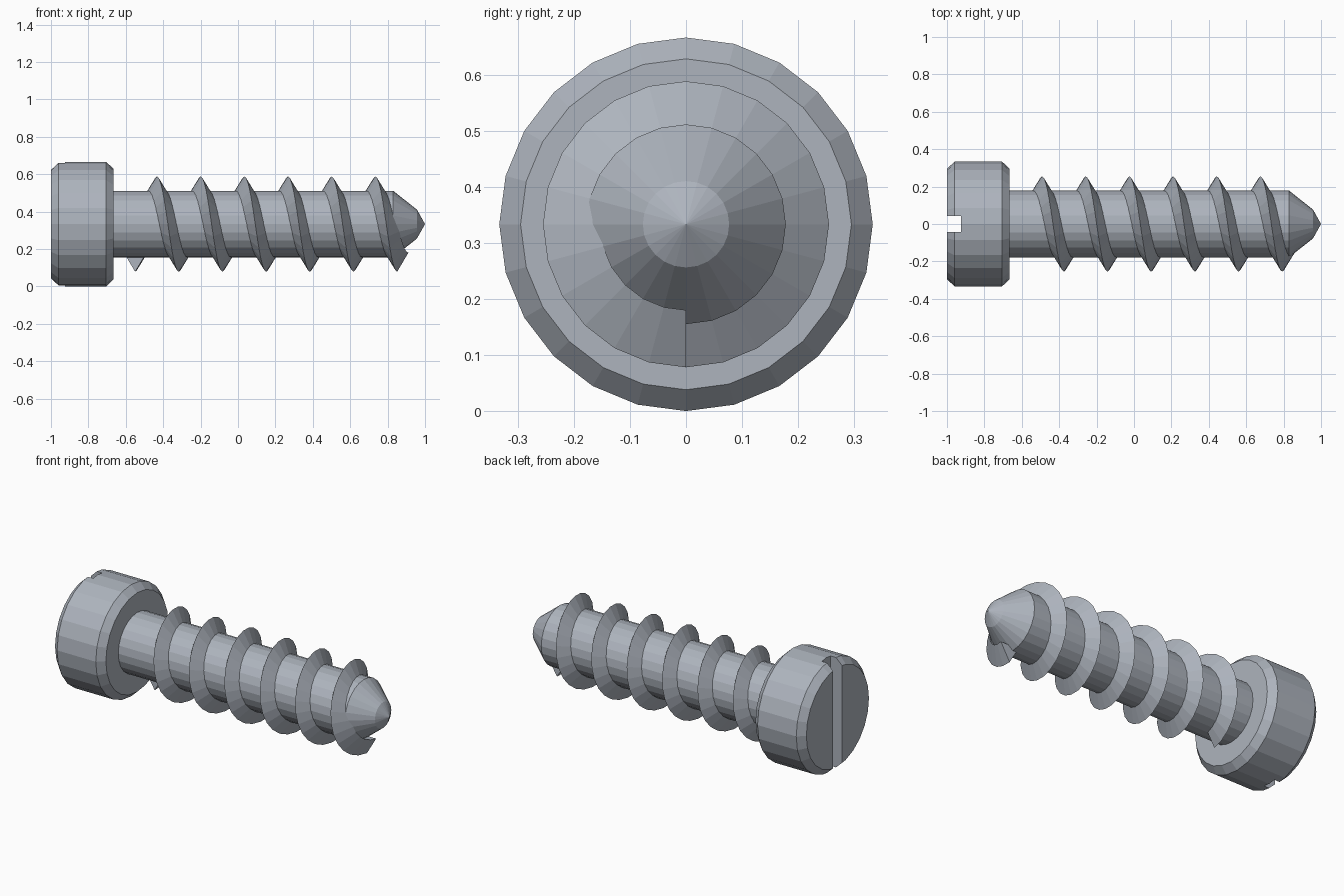
import bpy, bmesh
from math import sin, cos, pi

if "Cube" in bpy.data.objects:
    bpy.data.objects.remove(bpy.data.objects["Cube"])

SIDES = 24
AXIS_Z = 0.333

# Dark bluish steel
steel = bpy.data.materials.new("steel")
steel.diffuse_color = (0.42, 0.455, 0.51, 1)
steel.use_nodes = True
steel.node_tree.nodes["Principled BSDF"].inputs["Base Color"].default_value = steel.diffuse_color


def ring_point(x, r, step):
    # step 0 is the bottom; steps advance towards +y
    a = 2 * pi * step / SIDES
    return (x, r * sin(a), AXIS_Z - r * cos(a))


def finish(name, bm):
    bmesh.ops.recalc_face_normals(bm, faces=bm.faces)
    mesh = bpy.data.meshes.new(name)
    bm.to_mesh(mesh)
    bm.free()
    mesh.materials.append(steel)
    obj = bpy.data.objects.new(name, mesh)
    bpy.context.collection.objects.link(obj)
    return obj


def lathe(name, profile, apex=None):
    # Revolve (x, radius) points around the long axis
    bm = bmesh.new()
    rings = [[bm.verts.new(ring_point(x, r, i)) for i in range(SIDES)]
             for x, r in profile]
    for a, b in zip(rings, rings[1:]):
        for i in range(SIDES):
            j = (i + 1) % SIDES
            bm.faces.new((a[i], a[j], b[j], b[i]))
    bm.faces.new(rings[0])
    if apex is None:
        bm.faces.new(rings[-1])
    else:
        tip = bm.verts.new((apex, 0, AXIS_Z))
        for i in range(SIDES):
            bm.faces.new((rings[-1][i], rings[-1][(i + 1) % SIDES], tip))
    return finish(name, bm)


# Chamfered cylindrical head
head = lathe("head", [(-1, 0.295), (-0.96, 0.333), (-0.705, 0.333), (-0.665, 0.295)])

# Screwdriver slot, cut vertically across the head
bpy.ops.mesh.primitive_cube_add(size=1, location=(-1.0, 0, AXIS_Z))
cutter = bpy.context.object
cutter.name = "slot_cutter"
cutter.data.materials.append(steel)
cutter.scale = (0.15, 0.084, 1.0)
cutter.hide_render = True
mod = head.modifiers.new("slot", 'BOOLEAN')
mod.operation = 'DIFFERENCE'
mod.solver = 'EXACT'
mod.object = cutter
bpy.context.view_layer.objects.active = head
bpy.ops.object.modifier_apply(modifier=mod.name)
bpy.data.objects.remove(cutter)

# Shaft with blunt cone and pointed tip
lathe("shaft", [(-0.68, 0.178), (0.83, 0.178), (0.957, 0.077)], apex=1.0)

# Helical thread: a triangular section swept six turns
bm = bmesh.new()
START, PITCH, TURNS = -0.55, 0.2335, 6
section = [(-0.06, 0.153), (0, 0.255), (0.06, 0.153)]
loops = []
for s in range(TURNS * SIDES + 1):
    x = START + PITCH * s / SIDES
    loops.append([bm.verts.new(ring_point(x + dx, r, s)) for dx, r in section])
for a, b in zip(loops, loops[1:]):
    for i in range(3):
        j = (i + 1) % 3
        bm.faces.new((a[i], a[j], b[j], b[i]))
bm.faces.new(loops[0])
bm.faces.new(loops[-1])
finish("thread", bm)
